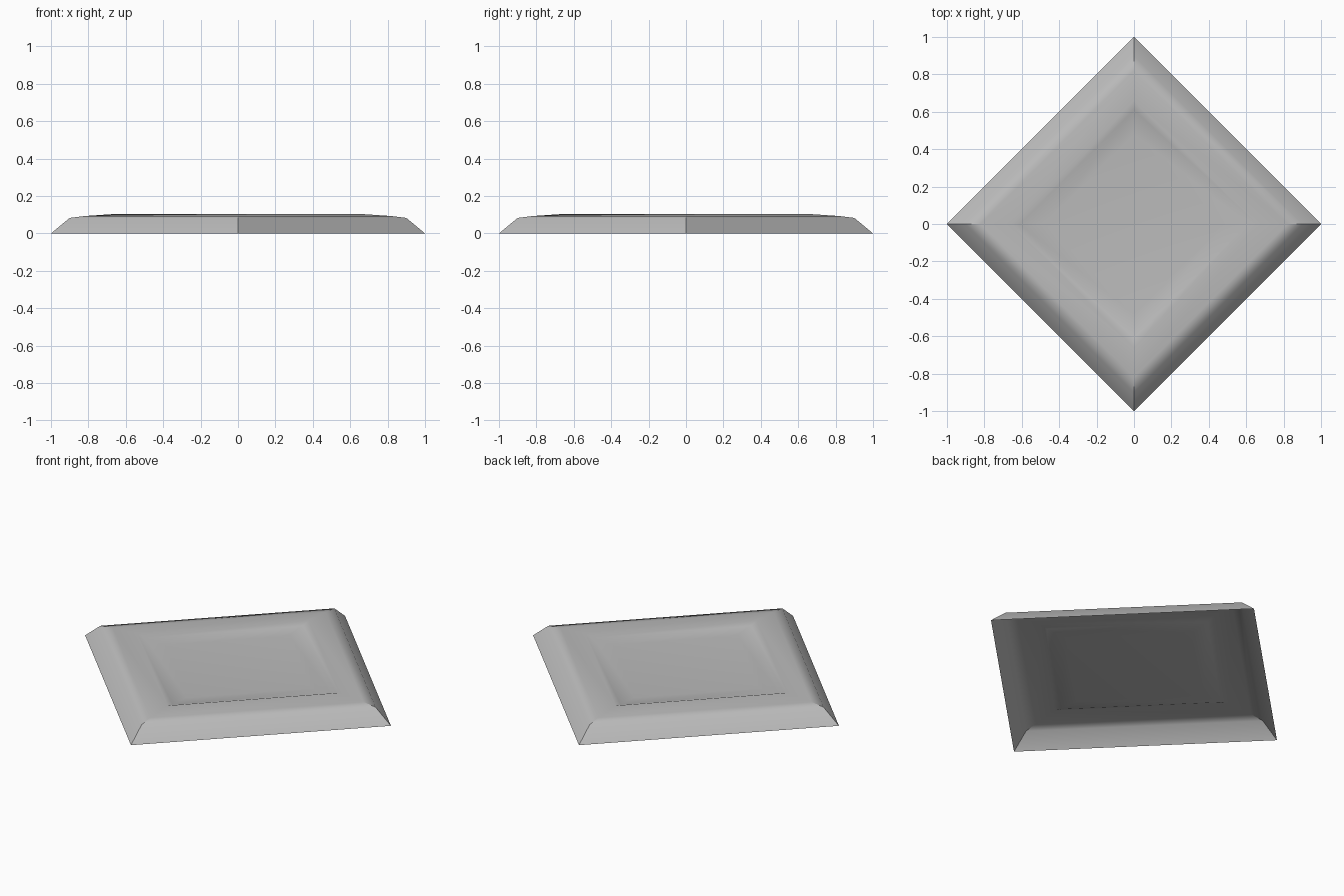
import bpy, bmesh
from math import cos, sin, pi

cube = bpy.data.objects.get("Cube")
if cube:
    bpy.data.objects.remove(cube)

# Plain grey material
grey = bpy.data.materials.new("plain grey")
grey.use_nodes = True
colour = (0.5, 0.5, 0.5, 1)
grey.diffuse_color = colour
grey.node_tree.nodes["Principled BSDF"].inputs["Base Color"].default_value = colour

# Corner radius and height of each square ring, from the outer rim inwards
profile = [(1.0, 0.0), (0.9, 0.083), (0.82, 0.093), (0.66, 0.104),
           (0.61, 0.09), (0.48, 0.082)]
hard_rings = 2  # corner creases stay crisp on these outer bands

bm = bmesh.new()
rings = [[bm.verts.new((r * cos(i * pi / 2), r * sin(i * pi / 2), z))
          for i in range(4)] for r, z in profile]

# Sloping bands between the rings
for outer, inner in zip(rings, rings[1:]):
    for i in range(4):
        j = (i + 1) % 4
        bm.faces.new((outer[i], outer[j], inner[j], inner[i]))

# Flat sunken centre
bm.faces.new(rings[-1])

for face in bm.faces:
    face.smooth = True
for k in range(hard_rings):
    for a, b in zip(rings[k], rings[k + 1]):
        bm.edges.get((a, b)).smooth = False

mesh = bpy.data.meshes.new("square_dish")
bm.to_mesh(mesh)
bm.free()
mesh.materials.append(grey)
dish = bpy.data.objects.new("square_dish", mesh)
bpy.context.collection.objects.link(dish)
